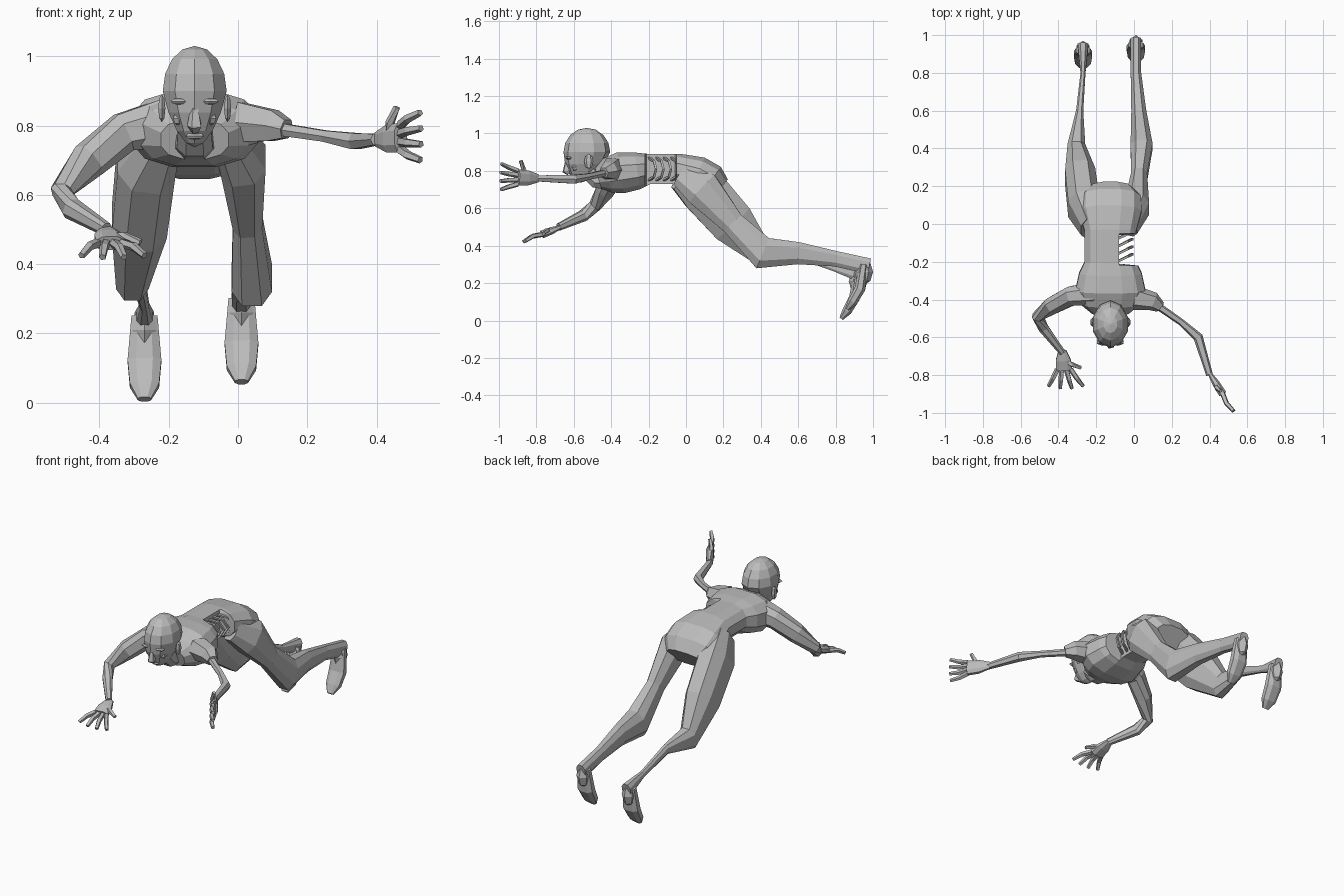
import bpy, bmesh
from math import cos, sin, pi, copysign
from mathutils import Vector

cube = bpy.data.objects.get("Cube")
if cube:
    bpy.data.objects.remove(cube)

ACROSS, FORWARD, UP = Vector((1, 0, 0)), Vector((0, -1, 0)), Vector((0, 0, 1))
MIDLINE = -.125
GREY = (.5, .5, .5, 1)
skin = bpy.data.materials.new("grey_skin")
skin.use_nodes = True
skin.diffuse_color = GREY
skin.node_tree.nodes["Principled BSDF"].inputs["Base Color"].default_value = GREY


def finish(bm, name):
    """Turn the working mesh into a named, flat shaded object."""
    bmesh.ops.recalc_face_normals(bm, faces=bm.faces)
    mesh = bpy.data.meshes.new(name)
    bm.to_mesh(mesh)
    bm.free()
    mesh.materials.append(skin)
    bpy.context.collection.objects.link(bpy.data.objects.new(name, mesh))


def soft(value):
    """Push a circle coordinate slightly towards a rounded box."""
    return copysign(abs(value) ** .8, value)


def loft(name, rings, flat=1, sides=8, side=ACROSS, edit=None):
    """Skin a closed tube through (x, y, z, radius); flat scales its other radius."""
    bm = bmesh.new()
    centres = [Vector(ring[:3]) for ring in rings]
    last = len(rings) - 1
    loops = []
    for i, centre in enumerate(centres):
        before = centre - centres[max(i - 1, 0)]
        after = centres[min(i + 1, last)] - centre
        along = (before.normalized() + after.normalized()).normalized()
        wide = (side - along * side.dot(along)).normalized()
        deep = along.cross(wide) * flat
        radius = rings[i][3]
        angles = [2 * pi * (k + .5) / sides for k in range(sides)]
        loops.append([bm.verts.new(centre + radius * (wide * soft(cos(a)) + deep * soft(sin(a))))
                      for a in angles])
    for low, high in zip(loops, loops[1:]):
        for k in range(sides):
            bm.faces.new((low[k - 1], low[k], high[k], high[k - 1]))
    bm.faces.new(loops[0])
    bm.faces.new(loops[-1])
    if edit:
        edit(bm)
    finish(bm, name)


def blob(name, centre, size, segments=6, edit=None):
    """Faceted ellipsoid, optionally reshaped before it is placed."""
    bm = bmesh.new()
    bmesh.ops.create_uvsphere(bm, u_segments=segments, v_segments=segments - 2, radius=1)
    for vert in bm.verts:
        if edit:
            edit(vert)
        vert.co = [c + p * s for c, p, s in zip(centre, vert.co, size)]
    finish(bm, name)


def hand(name, wrist, knuckles, thumbward, fan):
    """Palm, four fanned fingers and a thumb."""
    wrist, knuckles = Vector(wrist), Vector(knuckles)
    ahead = (knuckles - wrist).normalized()
    palm = wrist.lerp(knuckles, .5)
    bump = ahead.cross(thumbward) * .01
    loft(name + "_palm", [(*wrist, .022), (*palm, .042), (*knuckles, .045)], .5, side=thumbward)

    def digit(part, start, angle, length):
        tip = start + (ahead * cos(angle) + thumbward * sin(angle)) * length
        joint = start.lerp(tip, .5) + bump
        loft(name + part, [(*start, .014), (*joint, .013), (*tip, .01)], sides=5, side=thumbward)

    for i, part in enumerate(("_little", "_ring", "_middle", "_index")):
        place = i - 1.5
        digit(part + "_finger", knuckles + thumbward * place * .024, place * fan, .11)
    digit("_thumb", palm, 1.1, .1)


def leg(name, hip, knee, ankle, heel, sole, radii):
    """Thigh, bent knee, trailing shin and hanging foot."""
    haunch, thigh, hock, calf = radii
    loft(name + "_leg", [(hip * .7 + MIDLINE * .3, -.02, .78, haunch * .7),
                         (hip, .09, .7, haunch),
                         ((hip + knee) / 2, .25, .52, thigh), (knee, .41, .36, hock),
                         ((knee + ankle) / 2, .6, .36, calf), (ankle, .8, sole + .28, calf * .7),
                         (ankle, heel - .02, sole + .24, .03)], 1.5)
    blob(name + "_heel", (ankle, heel - .05, sole + .21), (.04, .05, .07))
    loft(name + "_foot", [(ankle, heel - .05, sole + .25, .04),
                          (ankle, heel - .07, sole + .12, .052),
                          (ankle, heel - .11, sole + .05, .045),
                          (ankle, heel - .14, sole + .01, .02)], .6)


def tear(bm):
    """Slice the waist and push its left flank inwards."""
    for cut in (-.22, -.21, -.06, -.05):
        bmesh.ops.bisect_plane(bm, geom=bm.verts[:] + bm.edges[:] + bm.faces[:],
                               plane_co=FORWARD * -cut, plane_no=FORWARD)
    for vert in bm.verts:
        if -.215 < vert.co.y < -.055:
            vert.co.x = min(vert.co.x, -.08)


def jaw(vert):
    """Narrow the lower half of the head and draw it forward to a chin."""
    drop = max(-vert.co.z, 0)
    vert.co.x *= 1 - drop * .3
    vert.co.y = vert.co.y * (1 - drop / 4) - drop / 4
    vert.co.z -= drop / 4


# Torso with the torn flank, and the ribs it exposes
trunk = [(-.47, .76, .1), (-.42, .775, .16), (-.35, .79, .19), (-.26, .8, .17),
         (-.2, .81, .14), (-.04, .81, .14), (.06, .78, .17), (.13, .74, .17), (.18, .7, .12)]
loft("torso", [(MIDLINE, *ring) for ring in trunk], .6, sides=12, edit=tear)
for i in range(4):
    arc = [pi * (k / 4 - .5) for k in range(5)]
    loft(f"rib_{i + 1}", [(.08 * cos(a) - .09, .04 * (i + cos(a)) - .2, .81 + .06 * sin(a), .008)
                          for a in arc], sides=4, side=FORWARD)

# Neck and head
loft("neck", [(MIDLINE, -.4, .76, .07), (MIDLINE, -.48, .76, .055), (MIDLINE, -.54, .82, .05)])
blob("head", (MIDLINE, -.53, .9), (.097, .125, .13), segments=10, edit=jaw)

# Face
loft("nose", [(MIDLINE, -.635, .86, .01), (MIDLINE, -.64, .8, .022),
              (MIDLINE, -.625, .785, .012)], sides=5)
blob("mouth", (MIDLINE, -.605, .77), (.03, .015, .01))
for label, sign in (("right", -1), ("left", 1)):
    blob(label + "_brow", (MIDLINE + sign * .04, -.625, .87), (.035, .02, .01))
    blob(label + "_cheek", (MIDLINE + sign * .045, -.595, .82), (.02, .02, .02))
    blob(label + "_ear", (MIDLINE + sign * .095, -.52, .85), (.012, .025, .04))

# Right arm, bent at the elbow and reaching down
loft("right_arm", [(-.2, -.37, .81, .075), (-.33, -.38, .78, .06), (-.43, -.43, .7, .054),
                   (-.51, -.49, .61, .034), (-.48, -.55, .56, .032), (-.38, -.68, .5, .02)],
     .9, side=UP)
hand("right_hand", (-.38, -.67, .5), (-.37, -.77, .46), ACROSS, fan=.35)

# Left arm, a torn shoulder block and a withered limb stretched forward
loft("left_shoulder", [(0, -.39, .81, .065), (.1, -.41, .8, .05), (.14, -.44, .79, .03)],
     sides=6, side=UP)
loft("left_arm", [(.12, -.43, .79, .02), (.25, -.52, .77, .018), (.34, -.6, .755, .026),
                  (.4, -.8, .76, .018)], sides=6, side=UP)
hand("left_hand", (.4, -.79, .76), (.47, -.9, .765), UP, fan=.2)

# Legs
leg("right", hip=-.265, knee=-.305, ankle=-.27, heel=.97, sole=0, radii=(.09, .085, .05, .02))
leg("left", hip=.015, knee=.04, ankle=.01, heel=1, sole=.05, radii=(.07, .045, .062, .042))
